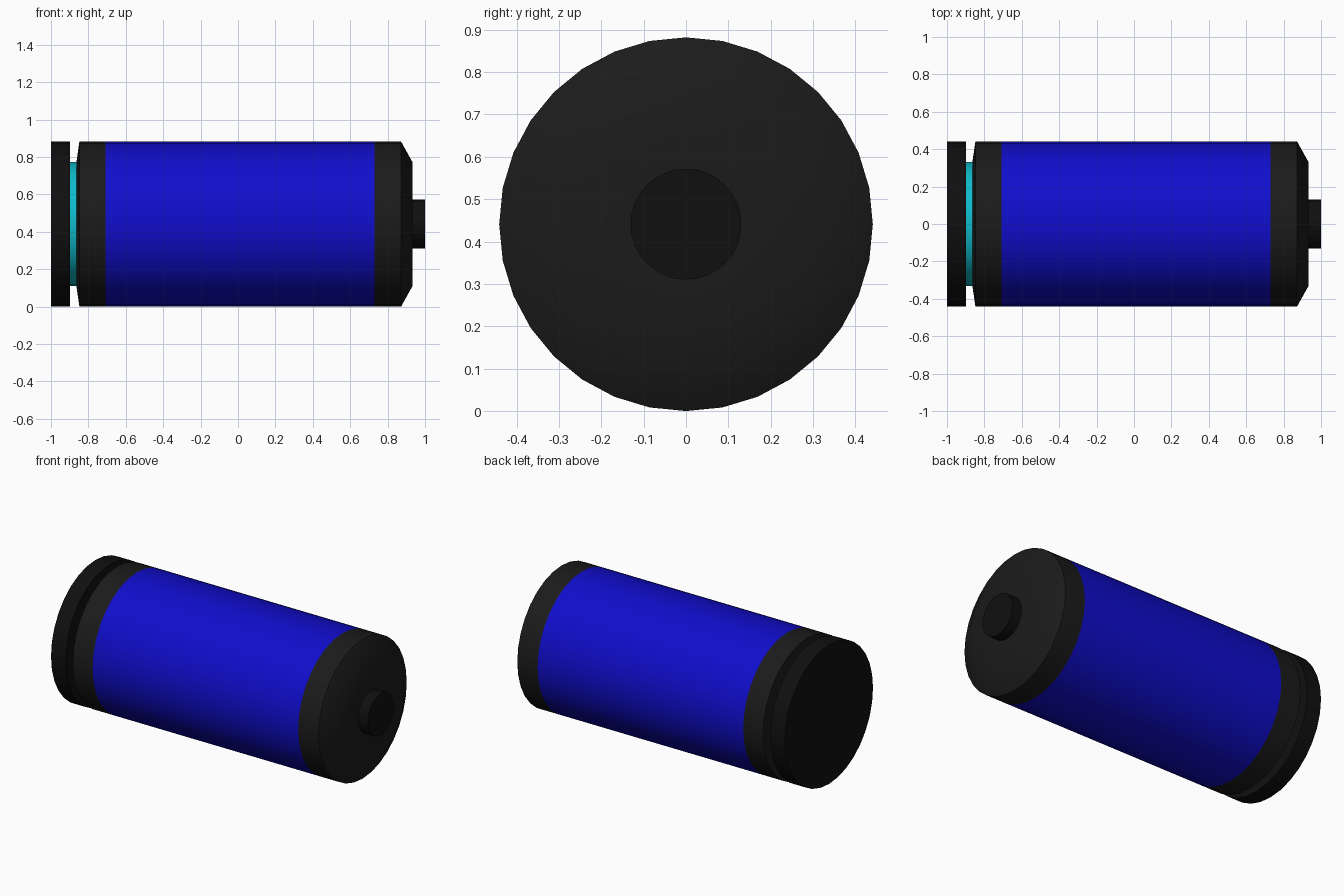
import bpy
import bmesh
import math

if "Cube" in bpy.data.objects:
    bpy.data.objects.remove(bpy.data.objects["Cube"])

SIDES = 32
R = 0.441        # outer radius, also the axis height
NECK = 0.331     # radius of the groove and of the chamfered end
TIP = 0.131      # radius of the contact nub


def material(name, rgb):
    mat = bpy.data.materials.new(name)
    mat.diffuse_color = (*rgb, 1.0)
    mat.use_nodes = True
    mat.node_tree.nodes["Principled BSDF"].inputs["Base Color"].default_value = mat.diffuse_color
    return mat


def lathe(name, profile, mat):
    """Spin (x, radius) points around the long axis; radius 0 closes an end."""
    bm = bmesh.new()
    rings = []
    for x, r in profile:
        if r == 0:
            rings.append([bm.verts.new((x, 0, R))] * SIDES)
            continue
        ring = []
        for i in range(SIDES):
            a = 2 * math.pi * i / SIDES
            ring.append(bm.verts.new((x, r * math.sin(a), R + r * math.cos(a))))
        rings.append(ring)
    for a, b in zip(rings, rings[1:]):
        for i in range(SIDES):
            j = (i + 1) % SIDES
            corners = list(dict.fromkeys((a[i], b[i], b[j], a[j])))
            bm.faces.new(corners)
    # Profiles run along +x, so this winding faces outward
    for f in bm.faces:
        f.normal_flip()
    mesh = bpy.data.meshes.new(name)
    bm.to_mesh(mesh)
    bm.free()
    mesh.materials.append(mat)
    obj = bpy.data.objects.new(name, mesh)
    bpy.context.collection.objects.link(obj)
    bpy.ops.object.select_all(action='DESELECT')
    obj.select_set(True)
    bpy.context.view_layer.objects.active = obj
    bpy.ops.object.shade_smooth_by_angle(angle=math.radians(30))
    return obj


black = material("black", (0.011, 0.011, 0.011))
dark = material("dark_black", (0.005, 0.005, 0.005))
blue = material("blue", (0.005, 0.004, 0.6))
teal = material("teal", (0.005, 0.5, 0.6))

# Flat end disc with the groove wall behind it
lathe("end_disc", [(-1.0, 0), (-1.0, R), (-0.898, R), (-0.898, NECK)], dark)
# Coloured neck in the groove
lathe("neck_ring", [(-0.898, NECK), (-0.864, NECK)], teal)
# Black collar beside the groove
lathe("rear_collar", [(-0.864, NECK), (-0.848, R), (-0.709, R)], black)
# Main blue sleeve
lathe("sleeve", [(-0.709, R), (0.73, R)], blue)
# Chamfered collar at the contact end
lathe("front_collar", [(0.73, R), (0.872, R), (0.933, NECK), (0.933, TIP)], black)
# Contact nub
lathe("contact_nub", [(0.933, TIP), (1.0, TIP), (1.0, 0)], dark)
